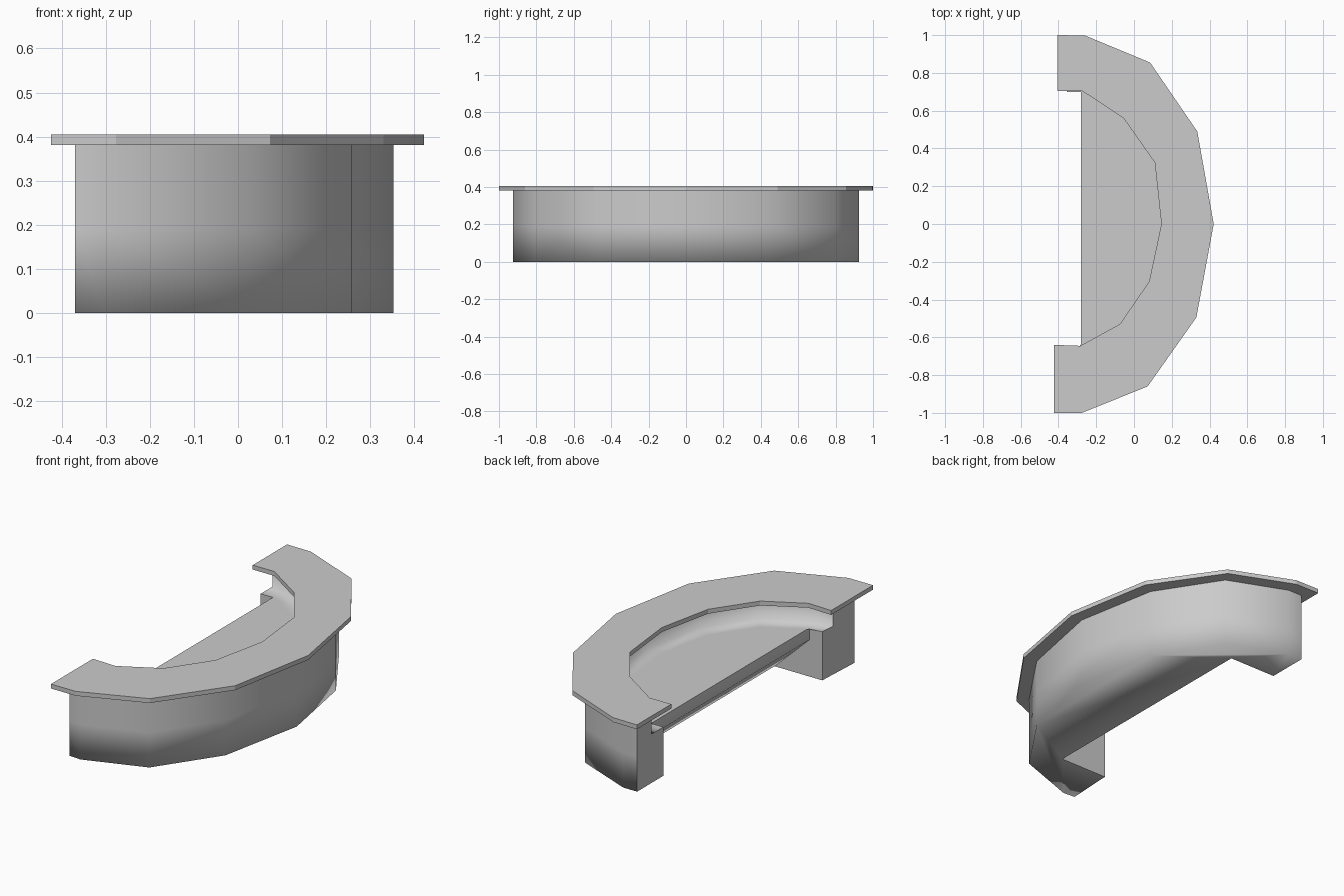
import bpy, bmesh, math

if "Cube" in bpy.data.objects:
    bpy.data.objects.remove(bpy.data.objects["Cube"])


def make_object(name, bm):
    bmesh.ops.remove_doubles(bm, verts=bm.verts, dist=0.0005)
    bmesh.ops.recalc_face_normals(bm, faces=bm.faces)
    mesh = bpy.data.meshes.new(name)
    bm.to_mesh(mesh)
    bm.free()
    obj = bpy.data.objects.new(name, mesh)
    bpy.context.collection.objects.link(obj)
    return obj


def face(bm, pts):
    return bm.faces.new([bm.verts.new(p) for p in pts])


def at(path, z):
    return [(x, y, z) for x, y in path]


def strip(bm, a, b):
    # quads between two open paths with the same number of points
    return [face(bm, (a[i], a[i + 1], b[i + 1], b[i])) for i in range(len(a) - 1)]


# crescent-shaped counter slab, low-poly outer and inner outlines
outer = [(-.405, 1), (-.26, .998), (.085, .855), (.335, .49), (.422, 0),
         (.33, -.495), (.072, -.86), (-.276, -1), (-.424, -1)]
inner = [(-.405, .705), (-.275, .705), (-.055, .56), (.11, .325), (.145, 0),
         (.08, -.305), (-.075, -.53), (-.285, -.645), (-.424, -.64)]
bm = bmesh.new()
lo, hi = .381, .405
strip(bm, at(outer, hi), at(inner, hi))
strip(bm, at(outer, lo), at(inner, lo))
for path in (outer, inner):
    strip(bm, at(path, lo), at(path, hi))
for i in (0, -1):
    face(bm, at([outer[i], inner[i]], lo) + at([inner[i], outer[i]], hi))
make_object("top_rim", bm)

# body: outer wall, recessed floor, two end blocks and a sloped underside
wall = [(-.354, .925), (-.27, .925), (.05, .795), (.27, .455), (.353, 0),
        (.258, -.475), (.032, -.807), (-.3, -.925), (-.37, -.92)]
recess = [(-.354, .80), (-.24, .79), (.015, .64), (.195, .37), (.235, 0),
          (.165, -.35), (-.01, -.61), (-.27, -.74), (-.365, -.74)]
floor_ring = [(-.354, .72)] + inner[1:-1] + [(-.36, -.68)]
edge, chord = -.28, -.07
block_x = (-.354, -.357)
y_pos, y_neg = .70, -.66
z_floor, z_under, z_mid, z_top = .265, .20, .19, lo

bm = bmesh.new()
strip(bm, at(wall, 0), at(wall, z_mid))
strip(bm, at(wall, z_mid), at(wall, z_top))
strip(bm, at(recess, z_floor), at(recess, z_top))
strip(bm, at(recess, z_top), at(wall, z_top))

# recessed floor with a ring at the wall foot, and flat bottom
strip(bm, at(floor_ring, z_floor), at(recess, z_floor))
face(bm, at(floor_ring + [(block_x[1], y_neg), (edge, y_neg), (edge, y_pos),
                          (block_x[0], y_pos)], z_floor))
face(bm, at(wall + [(block_x[1], y_neg), (chord, y_neg), (chord, y_pos),
                    (block_x[0], y_pos)], 0))

# end blocks: stepped front face and inner side face
for y, x, i in ((y_pos, block_x[0], 0), (y_neg, block_x[1], -1)):
    w, r, g = wall[i], recess[i], floor_ring[i]
    face(bm, [(*w, 0), (x, y, 0), (x, y, z_floor), (*g, z_floor), (*r, z_floor),
              (*r, z_top), (*w, z_top), (*w, z_mid)])
    face(bm, [(x, y, 0), (chord, y, 0), (edge, y, z_under),
              (edge, y, z_floor), (x, y, z_floor)])

# front edge of the floor and the slope below it
strip(bm, [(edge, y_pos, z_floor), (edge, y_neg, z_floor)],
      [(edge, y_pos, z_under), (edge, y_neg, z_under)])
strip(bm, [(edge, y_pos, z_under), (edge, y_neg, z_under)],
      [(chord, y_pos, 0), (chord, y_neg, 0)])
bmesh.ops.remove_doubles(bm, verts=bm.verts, dist=0.0005)
bmesh.ops.recalc_face_normals(bm, faces=bm.faces)

# smooth shading; wall foot and recess foot stay soft, block edges sharp
feet = {(round(x, 3), round(y, 3), z) for p, z in ((wall, 0), (recess, z_floor)) for x, y in p}
for f in bm.faces:
    f.smooth = True
for e in bm.edges:
    soft = all((round(v.co.x, 3), round(v.co.y, 3), round(v.co.z, 3)) in feet for v in e.verts)
    e.smooth = soft or e.calc_face_angle(0) < math.radians(50)
make_object("counter_body", bm)
